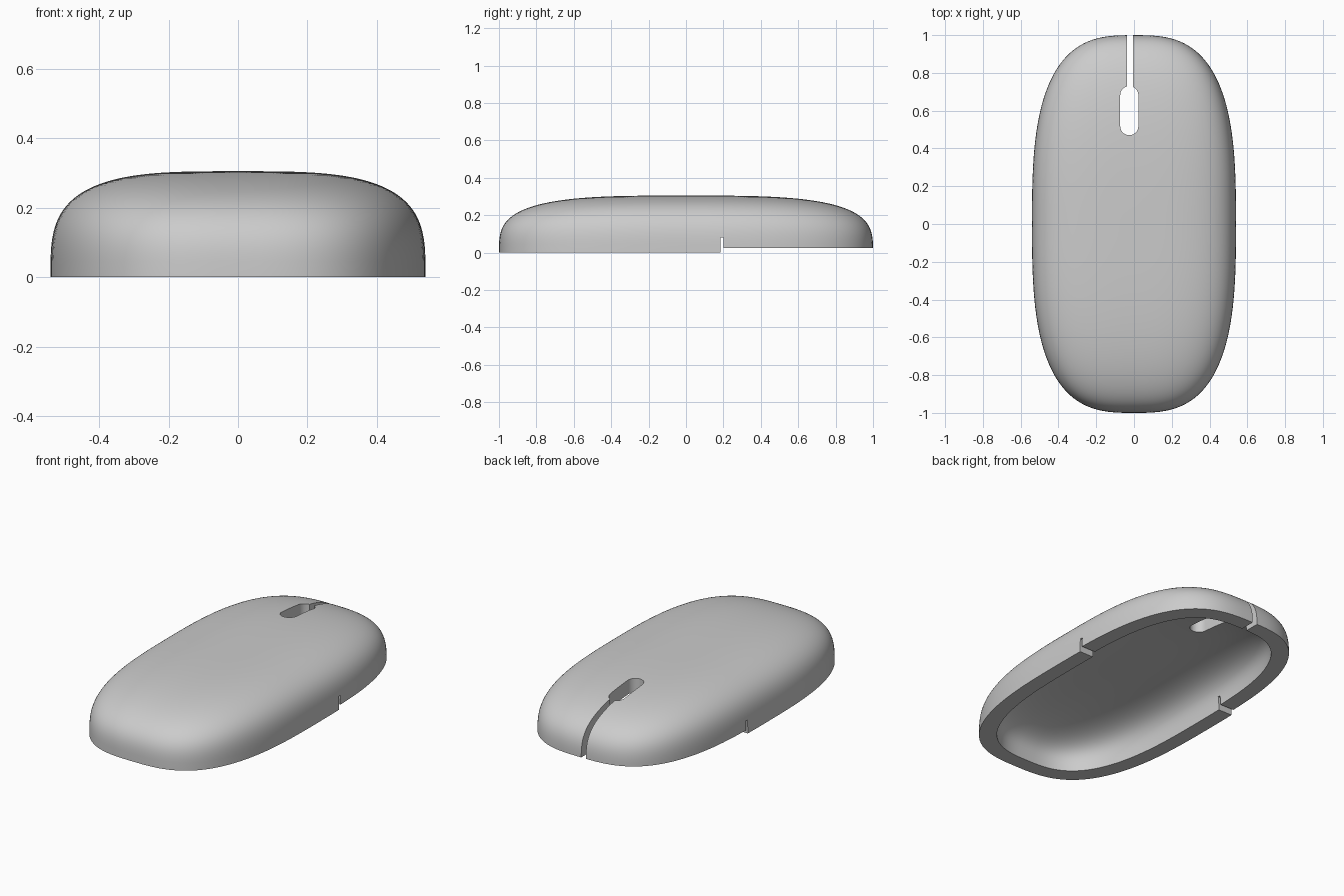
import bpy, bmesh, math

old = bpy.data.objects.get("Cube")
if old:
    bpy.data.objects.remove(old, do_unlink=True)

SEGMENTS, RINGS = 144, 40
OUTLINE, SECTION = 2.95, 3.4     # roundness of plan outline and of cross-section

grey = bpy.data.materials.new("plain grey")
grey.use_nodes = True
grey.diffuse_color = (0.6, 0.6, 0.6, 1)
grey.node_tree.nodes["Principled BSDF"].inputs["Base Color"].default_value = (0.6, 0.6, 0.6, 1)


def power(value, exponent):
    return math.copysign(abs(value) ** (2 / exponent), value)


def make_object(name, bm):
    bmesh.ops.recalc_face_normals(bm, faces=bm.faces)
    mesh = bpy.data.meshes.new(name)
    bm.to_mesh(mesh)
    bm.free()
    mesh.materials.append(grey)
    obj = bpy.data.objects.new(name, mesh)
    bpy.context.collection.objects.link(obj)
    return obj


def skin(faces, a, b):
    for i in range(SEGMENTS):
        j = (i + 1) % SEGMENTS
        faces.new((a[i], a[j], b[j], b[i]))


def dome(bm, half_x, half_y, height):
    """Rounded dome, open at the bottom; returns its base loop."""
    apex = bm.verts.new((0, 0, height))
    previous = None
    for r in range(1, RINGS + 1):
        t = math.pi / 2 * r / RINGS
        reach = power(math.sin(t), SECTION)
        z = height * power(math.cos(t), SECTION) if r < RINGS else 0
        ring = []
        for s in range(SEGMENTS):
            a = math.tau * s / SEGMENTS
            ring.append(bm.verts.new((half_x * reach * power(math.cos(a), OUTLINE),
                                      half_y * reach * power(math.sin(a), OUTLINE), z)))
        if previous:
            skin(bm.faces, previous, ring)
        else:
            for s in range(SEGMENTS):
                bm.faces.new((apex, ring[s], ring[(s + 1) % SEGMENTS]))
        previous = ring
    return previous


def prism(name, outline, z0, z1):
    """Upright prism used as a cutter."""
    bm = bmesh.new()
    low = [bm.verts.new((x, y, z0)) for x, y in outline]
    high = [bm.verts.new((x, y, z1)) for x, y in outline]
    bm.faces.new(low)
    bm.faces.new(high)
    for i in range(len(low)):
        j = (i + 1) % len(low)
        bm.faces.new((low[i], low[j], high[j], high[i]))
    obj = make_object(name, bm)
    obj.hide_render = True
    return obj


def rectangle(x0, x1, y0, y1):
    return [(x0, y0), (x1, y0), (x1, y1), (x0, y1)]


def stadium(cx, radius, y0, y1, steps=16):
    points = []
    for cy, start in ((y1 - radius, 0), (y0 + radius, math.pi)):
        for i in range(steps + 1):
            a = start + math.pi * i / steps
            points.append((cx + radius * math.cos(a), cy + radius * math.sin(a)))
    return points


# Hollow shell with a flat rim
bm = bmesh.new()
outer = dome(bm, 0.54, 1.0, 0.305)
inner = dome(bm, 0.45, 0.91, 0.22)
skin(bm.faces, outer, inner)
shell = make_object("mouse_shell", bm)

# Wheel slot, button split, side notches and raised rear rim
cutters = [
    prism("wheel_slot_cutter", stadium(-0.025, 0.048, 0.47, 0.73), -0.1, 0.5),
    prism("button_split_cutter", rectangle(-0.037, -0.006, 0.66, 1.2), -0.1, 0.5),
    prism("side_notch_cutter", rectangle(-0.8, 0.8, 0.185, 0.201), -0.1, 0.08),
    prism("rear_rim_cutter", rectangle(-0.8, 0.8, 0.193, 1.2), -0.1, 0.025),
]
bpy.context.view_layer.objects.active = shell
for obj in bpy.context.selected_objects:
    obj.select_set(False)
shell.select_set(True)
for cutter in cutters:
    mod = shell.modifiers.new(cutter.name, "BOOLEAN")
    mod.operation = "DIFFERENCE"
    mod.solver = "EXACT"
    mod.object = cutter
    bpy.ops.object.modifier_apply(modifier=mod.name)
    bpy.data.objects.remove(cutter, do_unlink=True)

bpy.ops.object.shade_smooth_by_angle(angle=math.radians(35))
